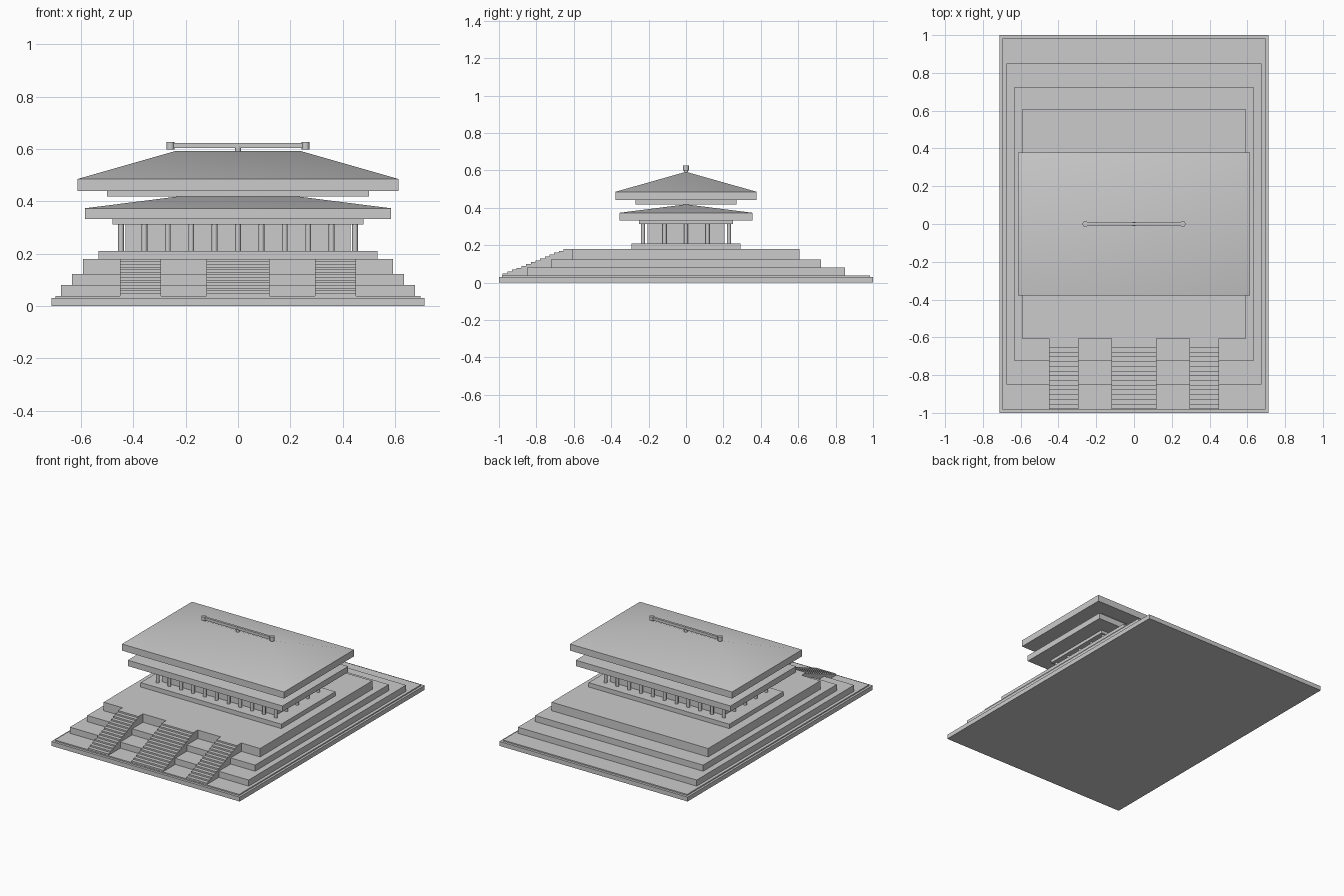
import bpy, bmesh, math

default = bpy.data.objects.get("Cube")
if default:
    bpy.data.objects.remove(default, do_unlink=True)

stone = bpy.data.materials.new("stone_grey")
stone.use_nodes = True
GREY = (0.6, 0.6, 0.6, 1)
stone.diffuse_color = GREY
stone.node_tree.nodes["Principled BSDF"].inputs["Base Color"].default_value = GREY


def finish(name, bm, smooth=None):
    bmesh.ops.recalc_face_normals(bm, faces=bm.faces)
    mesh = bpy.data.meshes.new(name)
    bm.to_mesh(mesh)
    bm.free()
    mesh.materials.append(stone)
    obj = bpy.data.objects.new(name, mesh)
    bpy.context.collection.objects.link(obj)
    if smooth:
        bpy.ops.object.select_all(action='DESELECT')
        obj.select_set(True)
        bpy.context.view_layer.objects.active = obj
        bpy.ops.object.shade_smooth_by_angle(angle=math.radians(smooth))
    return obj


def slab(name, half_x, half_y, z0, z1):
    """Centred box given by half sizes and a height range."""
    bm = bmesh.new()
    bmesh.ops.create_cube(bm, size=2)
    for v in bm.verts:
        v.co = (v.co.x * half_x, v.co.y * half_y, z1 if v.co.z > 0 else z0)
    return finish(name, bm)


def hip_roof(name, half_x, half_y, ridge, z0, z1, z2):
    """Upright eave with four slopes rising to a ridge along x."""
    bm = bmesh.new()
    corners = [(-1, -1), (1, -1), (1, 1), (-1, 1)]
    low, eave = [[bm.verts.new((sx * half_x, sy * half_y, z)) for sx, sy in corners]
                 for z in (z0, z1)]
    left, right = [bm.verts.new((x, 0, z2)) for x in (-ridge, ridge)]
    bm.faces.new(low)
    for i in range(4):
        j = (i + 1) % 4
        bm.faces.new((low[i], low[j], eave[j], eave[i]))
    bm.faces.new((eave[0], eave[1], right, left))
    bm.faces.new((eave[1], eave[2], right))
    bm.faces.new((eave[2], eave[3], left, right))
    bm.faces.new((eave[3], eave[0], left))
    return finish(name, bm, 40)


def post(name, x, y, z0, z1, radius, sides=12):
    bm = bmesh.new()
    bmesh.ops.create_cone(bm, cap_ends=True, segments=sides, radius1=radius,
                          radius2=radius, depth=z1 - z0)
    bmesh.ops.translate(bm, verts=bm.verts, vec=(x, y, (z0 + z1) / 2))
    return finish(name, bm, 40)


def stairs(name, x0, x1, steps=14):
    """Stepped side profile extruded along x."""
    start, end, bottom, top = -0.98, -0.63, 0.038, 0.18
    run, rise = (end - start) / steps, (top - bottom) / steps
    profile = [(start, bottom)]
    for i in range(steps):
        profile.append((start + run * i, bottom + rise * (i + 1)))
        profile.append((start + run * (i + 1), bottom + rise * (i + 1)))
    profile[-1] = (-0.60, top)
    profile.append((-0.60, bottom))
    bm = bmesh.new()
    face = bm.faces.new([bm.verts.new((x0, y, z)) for y, z in profile])
    result = bmesh.ops.extrude_face_region(bm, geom=[face])
    moved = [v for v in result["geom"] if isinstance(v, bmesh.types.BMVert)]
    bmesh.ops.translate(bm, verts=moved, vec=(x1 - x0, 0, 0))
    return finish(name, bm)


# Stepped terrace
slab("ground_slab", 0.712, 1.0, 0, 0.03)
slab("ground_lip", 0.697, 0.983, 0.03, 0.038)
slab("lower_terrace", 0.676, 0.85, 0.038, 0.08)
slab("middle_terrace", 0.635, 0.722, 0.08, 0.122)
slab("upper_terrace", 0.592, 0.606, 0.122, 0.18)

# Front stairways
stairs("right_stairs", -0.45, -0.295)
stairs("centre_stairs", -0.12, 0.12)
stairs("left_stairs", 0.295, 0.45)

# Hall
slab("hall_plinth", 0.532, 0.292, 0.18, 0.21)
slab("hall_walls", 0.43, 0.205, 0.21, 0.312)
slab("hall_beam", 0.48, 0.25, 0.312, 0.333)

# Colonnade around the hall
for i in range(11):
    x = -0.447 + 0.0894 * i
    for side, y in (("front", -0.23), ("back", 0.23)):
        post(f"{side}_column_{i + 1}", x, y, 0.21, 0.312, 0.011)
for i in range(3):
    y = -0.115 + 0.115 * i
    for side, x in (("right", -0.447), ("left", 0.447)):
        post(f"{side}_column_{i + 1}", x, y, 0.21, 0.312, 0.011)

# Two roofs with a neck between them
hip_roof("lower_roof", 0.585, 0.355, 0.23, 0.333, 0.373, 0.418)
slab("roof_neck", 0.5, 0.27, 0.418, 0.44)
hip_roof("upper_roof", 0.613, 0.378, 0.238, 0.44, 0.485, 0.592)

# Ridge ornament
slab("ridge_bar", 0.25, 0.008, 0.604, 0.623)
post("ridge_centre_knob", 0, 0, 0.59, 0.61, 0.012)
for side, x in (("right", -0.258), ("left", 0.258)):
    post(f"ridge_{side}_knob", x, 0, 0.598, 0.627, 0.015)
